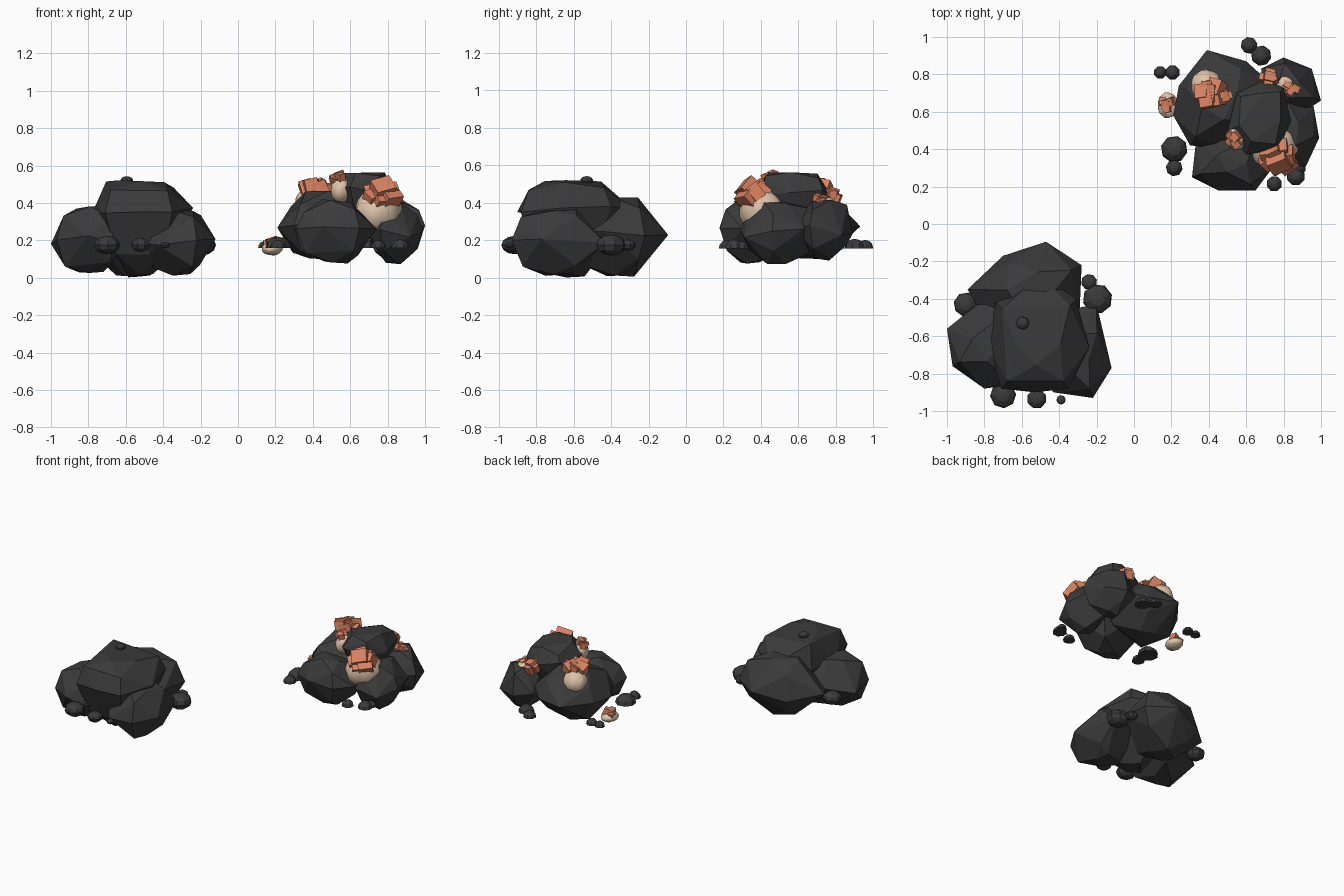
import bpy, bmesh, math, random
from mathutils import Vector, Matrix

if "Cube" in bpy.data.objects:
    bpy.data.objects.remove(bpy.data.objects["Cube"])

random.seed(7)


def material(name, rgb):
    m = bpy.data.materials.new(name)
    m.diffuse_color = (*rgb, 1)
    m.use_nodes = True
    m.node_tree.nodes["Principled BSDF"].inputs["Base Color"].default_value = m.diffuse_color
    return m


STONE = material("charcoal stone", (0.043, 0.043, 0.043))
COPPER = material("copper orange", (0.70, 0.225, 0.12))
TAN = material("pale tan", (0.74, 0.56, 0.41))


def finish(bm, name, mat, smooth=False):
    bmesh.ops.recalc_face_normals(bm, faces=bm.faces)
    me = bpy.data.meshes.new(name)
    bm.to_mesh(me)
    bm.free()
    me.materials.append(mat)
    for p in me.polygons:
        p.use_smooth = smooth
    ob = bpy.data.objects.new(name, me)
    bpy.context.collection.objects.link(ob)
    return ob


# height fraction and plan scale of each ring of a boulder
RINGS = [(0.0, 0.3), (0.17, 0.76), (0.50, 1.0), (0.84, 0.8), (1.0, 0.38)]


def boulder(name, outline, z0, z1, rings=RINGS):
    """Faceted convex boulder from its plan outline and height range."""
    h = z1 - z0
    cx = sum(p[0] for p in outline) / len(outline)
    cy = sum(p[1] for p in outline) / len(outline)
    bm = bmesh.new()
    for k, (f, s) in enumerate(rings):
        edge = k in (0, len(rings) - 1)
        for i, (x, y) in enumerate(outline):
            if k != 2 and (i + k) % 2:
                continue
            dz = random.uniform(-0.08, 0.08) * h
            if edge:
                dz = random.uniform(0, 0.05) * h * (1 if k == 0 else -1)
            bm.verts.new((cx + (x - cx) * s, cy + (y - cy) * s, z0 + f * h + dz))
    res = bmesh.ops.convex_hull(bm, input=bm.verts)
    junk = {e for e in res["geom_interior"] + res["geom_unused"]
            if isinstance(e, bmesh.types.BMVert)}
    bmesh.ops.delete(bm, geom=list(junk), context='VERTS')
    bmesh.ops.dissolve_limit(bm, angle_limit=math.radians(9),
                             verts=bm.verts, edges=bm.edges)
    return finish(bm, name, STONE)


def pebble(name, x, y, r, z, h, flat):
    """Small faceted stone; flat ones are domes with their underside at z."""
    bm = bmesh.new()
    bmesh.ops.create_uvsphere(bm, u_segments=8, v_segments=6, radius=1)
    spin = random.uniform(0, 0.7)
    bmesh.ops.rotate(bm, verts=bm.verts, matrix=Matrix.Rotation(spin, 3, 'Z'))
    if flat:
        low = [v for v in bm.verts if v.co.z < -0.01]
        bmesh.ops.delete(bm, geom=low, context='VERTS')
        bmesh.ops.holes_fill(bm, edges=bm.edges, sides=0)
    for v in bm.verts:
        v.co = Vector((x + v.co.x * r, y + v.co.y * r, z + h * v.co.z))
    return finish(bm, name, STONE)


def patch(name, centre, radii):
    """Smooth tan crust bulging from the stone."""
    bm = bmesh.new()
    bmesh.ops.create_icosphere(bm, subdivisions=3, radius=1)
    for v in bm.verts:
        k = 1 + 0.05 * math.sin(5 * v.co.x + 3) * math.cos(6 * v.co.y + 4 * v.co.z)
        v.co = Vector([c + a * r * k for c, a, r in zip(centre, v.co, radii)])
    return finish(bm, name, TAN, True)


def crystals(name, centre, spread, size, count, out):
    """Cluster of tilted copper blocks leaning along the direction out."""
    base = Vector(out).to_track_quat('Z', 'Y').to_matrix().to_4x4()
    bm = bmesh.new()
    for i in range(count):
        a = i * 2 * math.pi / max(1, count - 1)
        rad = 0 if i == 0 else spread * random.uniform(0.7, 1)
        s = size * (1 if i == 0 else random.uniform(0.6, 0.9))
        tilt = Matrix.Rotation(random.uniform(-.25, .25), 4, 'X') @ \
            Matrix.Rotation(random.uniform(-.25, .25), 4, 'Y') @ \
            Matrix.Rotation(random.uniform(0, .5), 4, 'Z')
        m = Matrix.Translation(centre) @ base @ Matrix.Translation(
            (rad * math.cos(a), rad * math.sin(a), random.uniform(-.3, .1) * size)) \
            @ tilt @ Matrix.Diagonal((s, s * 0.85, s * 1.15, 1))
        bmesh.ops.create_cube(bm, size=1, matrix=m)
    return finish(bm, name, COPPER)


# ---- plain stone heap, front left ----
boulder("plain_left_boulder", [(-1, -.56), (-.97, -.76), (-.8, -.88), (-.66, -.86),
        (-.58, -.62), (-.66, -.44), (-.8, -.40)], 0.025, 0.385)
boulder("plain_right_boulder", [(-.2, -.43), (-.17, -.56), (-.12, -.77), (-.22, -.93),
        (-.43, -.9), (-.57, -.72), (-.48, -.48)], 0.01, 0.37)
boulder("plain_back_boulder", [(-.89, -.35), (-.7, -.17), (-.47, -.095), (-.28, -.22),
        (-.29, -.45), (-.45, -.62), (-.75, -.58)], 0.0, 0.43)
boulder("plain_top_boulder", [(-.78, -.65), (-.71, -.88), (-.53, -.9), (-.35, -.88),
        (-.24, -.66), (-.31, -.4), (-.5, -.27), (-.74, -.42)], 0.0, 0.535,
        [(0, .25), (.25, .7), (.7, 1), (.89, .84), (1, .45)])

for i, (x, y, r) in enumerate([(-.9, -.43, .065), (-.24, -.31, .043), (-.195, -.4, .08),
                               (-.7, -.915, .07), (-.52, -.935, .053),
                               (-.39, -.94, .025)]):
    pebble(f"plain_pebble_{i}", x, y, r, 0.175, r * 0.7, False)
pebble("plain_summit_pebble", -.595, -.53, .035, .518, .025, False)

# ---- copper bearing heap, back right ----
boulder("ore_left_boulder", [(.21, .58), (.24, .74), (.39, .93), (.6, .87), (.7, .78),
        (.7, .52), (.52, .4), (.3, .42)], 0.1, 0.465)
boulder("ore_front_boulder", [(.33, .43), (.31, .25), (.45, .18), (.65, .18),
        (.74, .3), (.68, .5), (.48, .52)], 0.07, 0.42)
boulder("ore_right_boulder", [(.68, .42), (.76, .29), (.92, .31), (.99, .46),
        (.96, .63), (.82, .7), (.69, .6)], 0.07, 0.41)
boulder("ore_back_boulder", [(.68, .83), (.8, .89), (.95, .83), (1, .66),
        (.88, .58), (.7, .62)], 0.09, 0.42)
boulder("ore_top_boulder", [(.5, .5), (.55, .7), (.7, .77), (.8, .73), (.84, .55),
        (.77, .4), (.6, .37)], 0.25, 0.565,
        [(0, .5), (.3, .8), (.7, 1), (.9, .85), (1, .65)])

for i, (x, y, r) in enumerate([(.615, .955, .045), (.68, .9, .055), (.14, .81, .035),
                               (.205, .81, .04), (.215, .4, .072), (.215, .3, .045),
                               (.75, .215, .042), (.865, .255, .05), (.885, .3, .035)]):
    pebble(f"ore_pebble_{i}", x, y, r, 0.158, 0.015 + r * 0.65, True)

# tan crust
patch("tan_left_crust", (.39, .74, .395), (.085, .085, .088))
patch("tan_middle_crust", (.55, .46, .47), (.055, .065, .07))
patch("tan_front_crust", (.75, .41, .355), (.125, .125, .125))
patch("tan_back_crust", (.81, .745, .39), (.05, .05, .045))
patch("tan_loose_pebble", (.182, .635, .155), (.055, .068, .035))

# copper crystals
crystals("copper_left", (.405, .70, .475), .05, .095, 6, (-.3, .1, 1))
crystals("copper_left_side", (.475, .685, .475), .03, .065, 3, (0, 0, 1))
crystals("copper_middle", (.53, .455, .53), .03, .055, 5, (-.4, -.3, 1))
crystals("copper_front", (.77, .355, .455), .06, .11, 8, (.2, -.8, .7))
crystals("copper_back", (.72, .78, .44), .035, .06, 5, (.1, .5, 1))
crystals("copper_back_side", (.835, .72, .42), .03, .05, 4, (.4, .3, 1))
crystals("copper_loose", (.175, .64, .185), .03, .052, 4, (-.2, 0, 1))
